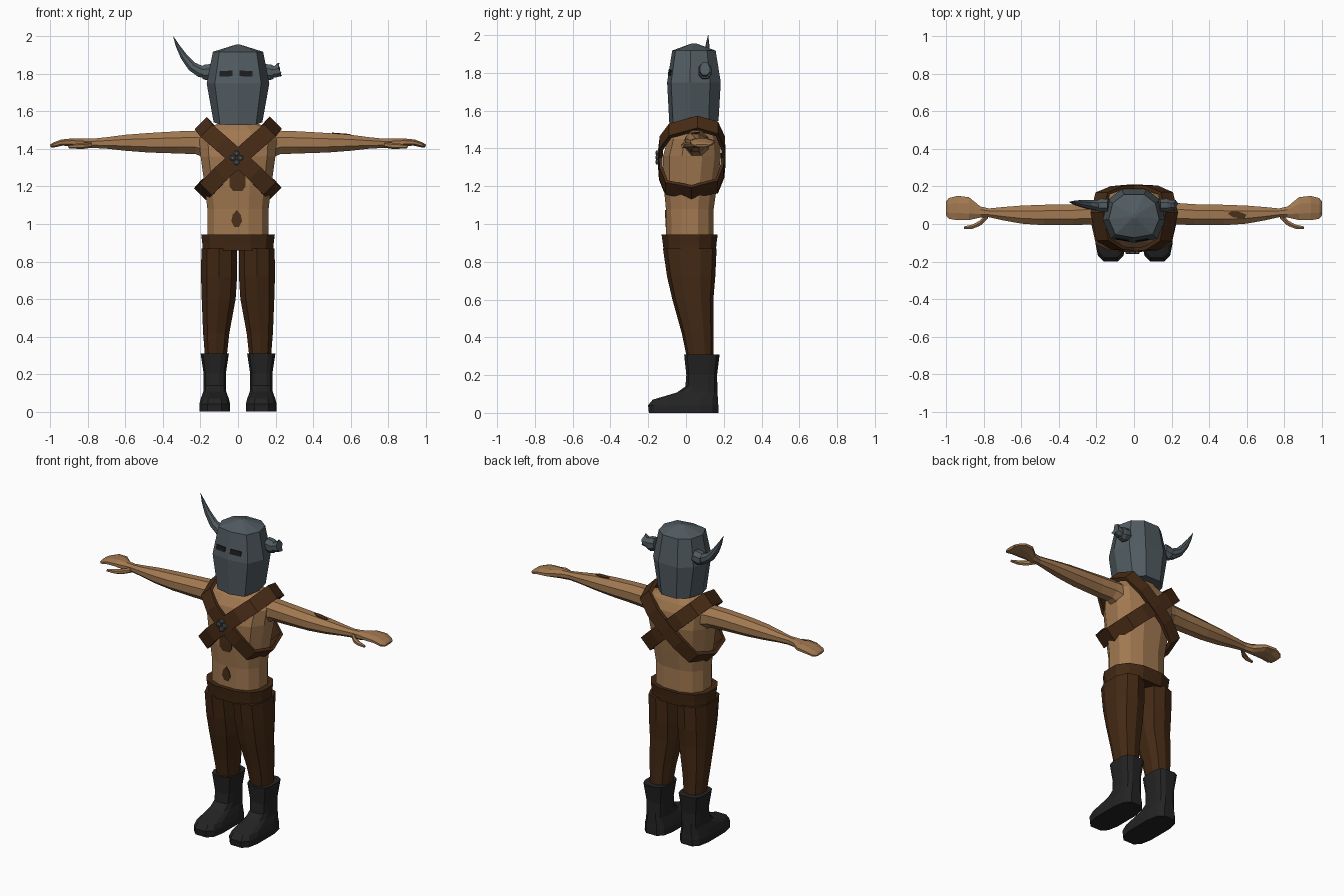
import bpy, bmesh, math
from mathutils import Vector
from mathutils.bvhtree import BVHTree

if "Cube" in bpy.data.objects:
    bpy.data.objects.remove(bpy.data.objects["Cube"])


def material(name, rgb):
    m = bpy.data.materials.new(name)
    m.diffuse_color = (*rgb, 1)
    m.use_nodes = True
    m.node_tree.nodes["Principled BSDF"].inputs["Base Color"].default_value = m.diffuse_color
    return m


SKIN = material("skin", (0.36, 0.19, 0.082))
HAIR = material("body hair", (0.07, 0.029, 0.010))
TROUSER = material("trouser brown", (0.056, 0.022, 0.007))
LEATHER = material("strap leather", (0.066, 0.025, 0.008))
BOOT = material("boot black", (0.017, 0.017, 0.018))
STEEL = material("steel", (0.082, 0.105, 0.118))
SLIT = material("eye slit", (0.012, 0.012, 0.013))


def finish(bm, name, mat):
    bmesh.ops.recalc_face_normals(bm, faces=bm.faces)
    me = bpy.data.meshes.new(name)
    bm.to_mesh(me)
    bm.free()
    ob = bpy.data.objects.new(name, me)
    bpy.context.collection.objects.link(ob)
    me.materials.append(mat)
    return ob


def loft(name, rings, mat, closed=False):
    """Skin a list of equal-length point rings; capped unless closed."""
    bm = bmesh.new()
    rows = [[bm.verts.new(p) for p in r] for r in rings]
    n = len(rows[0])
    pairs = list(zip(rows, rows[1:])) + ([(rows[-1], rows[0])] if closed else [])
    for a, b in pairs:
        for i in range(n):
            j = (i + 1) % n
            bm.faces.new((a[i], a[j], b[j], b[i]))
    if not closed:
        bm.faces.new(rows[0])
        bm.faces.new(rows[-1])
    return finish(bm, name, mat)


def spow(v, p):
    return math.copysign(abs(v) ** p, v)


def ring(z, cx, rx, y0, y1, n=12, p=0.8):
    """Horizontal rounded-box ring from y0 (front) to y1 (back)."""
    pts = []
    for i in range(n):
        t = 2 * math.pi * (i + 0.5) / n
        pts.append((cx + rx * spow(math.cos(t), p),
                    (y0 + y1) / 2 + (y1 - y0) / 2 * spow(math.sin(t), p), z))
    return pts


def tube(name, path, mat, n=8):
    """Tube along points (x, y, z, y radius, cross radius)."""
    c = [Vector(p[:3]) for p in path]
    rings = []
    for i, p in enumerate(path):
        t = c[min(i + 1, len(c) - 1)] - c[max(i - 1, 0)]
        t.y = 0
        side = t.normalized().cross(Vector((0, 1, 0)))
        angles = [2 * math.pi * (k + 0.5) / n for k in range(n)]
        rings.append([c[i] + Vector((0, p[3] * math.cos(a), 0)) + side * p[4] * math.sin(a)
                      for a in angles])
    return loft(name, rings, mat)


def decal(name, target, outline, direction, mat, lift=0.004):
    """Thin plate draped on the target; outline points start outside it."""
    tb = bmesh.new()
    tb.from_mesh(target.data)
    tree = BVHTree.FromBMesh(tb)
    tb.free()
    d = Vector(direction)
    mid = sum((Vector(p) for p in outline), Vector()) / len(outline)
    bm = bmesh.new()
    vs = [bm.verts.new(tree.ray_cast(Vector(p), d)[0] - d * lift) for p in outline + [mid]]
    for i in range(len(outline)):
        bm.faces.new((vs[i], vs[(i + 1) % len(outline)], vs[-1]))
    ret = bmesh.ops.extrude_face_region(bm, geom=bm.faces[:])
    for v in ret["geom"]:
        if isinstance(v, bmesh.types.BMVert):
            v.co += d * 0.008
    return finish(bm, name, mat)


# Torso and neck
torso = loft("torso", [ring(z, 0, rx, y0, y1) for z, rx, y0, y1 in (
    (0.92, .168, -.108, .150), (1.08, .168, -.110, .150), (1.20, .182, -.122, .168),
    (1.36, .205, -.126, .190), (1.45, .212, -.100, .180), (1.50, .185, -.065, .155),
    (1.535, .11, -.03, .13), (1.62, .08, -.03, .12))], SKIN)

# Arms, hands and thumbs
arms = {}
for s, side in ((-1, "right"), (1, "left")):
    arms[s] = tube(side + "_arm", [(s * x, y, z, a, b) for x, y, z, a, b in (
        (.14, .055, 1.42, .075, .085), (.22, .055, 1.435, .062, .068),
        (.32, .050, 1.435, .060, .064), (.48, .048, 1.433, .059, .056),
        (.60, .050, 1.433, .052, .046), (.70, .055, 1.432, .038, .033),
        (.78, .060, 1.430, .024, .026))], SKIN)
    tube(side + "_hand", [(s * x, y, z, a, b) for x, y, z, a, b in (
        (.77, .060, 1.430, .024, .027), (.82, .064, 1.430, .032, .028),
        (.88, .082, 1.436, .066, .022), (.94, .085, 1.434, .070, .018),
        (.985, .083, 1.420, .060, .014), (1.0, .083, 1.415, .042, .008))], SKIN)
    tube(side + "_thumb", [(s * x, y, z, a, b) for x, y, z, a, b in (
        (.78, .045, 1.422, .018, .015), (.82, .005, 1.417, .016, .016),
        (.86, -.014, 1.415, .013, .014), (.905, -.020, 1.412, .008, .008))], SKIN, 6)

# Trousers: hips plus two legs
loft("trouser_hips", [ring(z, 0, rx, y0, y1) for z, rx, y0, y1 in (
    (0.86, .194, -.122, .162), (0.90, .196, -.127, .166), (0.945, .202, -.134, .172))], TROUSER)
for s, side in ((-1, "right"), (1, "left")):
    loft(side + "_trouser_leg", [ring(z, s * cx, rx, y0, y1, 10) for z, cx, rx, y0, y1 in (
        (0.29, .118, .060, .005, .145), (0.42, .116, .073, -.022, .145),
        (0.60, .103, .094, -.072, .145), (0.72, .101, .100, -.100, .155),
        (0.87, .100, .099, -.122, .162))], TROUSER)
    # Boots: sole, toe and flared shaft
    loft(side + "_boot", [ring(z, s * .124, hw, y0, y1, 12, 0.6) for z, hw, y0, y1 in (
        (0, .084, -.20, .175), (.04, .084, -.205, .175), (.07, .076, -.18, .172),
        (.108, .062, -.05, .170), (.14, .060, -.005, .168), (.20, .060, .000, .166),
        (.31, .077, -.012, .180))], BOOT)

# Helmet: half outline mirrored, ridge at the front, low domed top
HALF = [(.74, -.85), (1, -.15), (.85, .6), (.40, 1)]
OUTLINE = [(0, -1)] + HALF + [(-x, y) for x, y in reversed(HALF)]
helmet = loft("helmet", [[(rx * x, .042 + ry * y, z - drop * max(0, -y)) for x, y in OUTLINE]
              for z, rx, ry, drop in (
    (1.545, .130, .130, .018), (1.75, .167, .142, 0), (1.918, .134, .115, 0),
    (1.956, .012, .012, 0))], STEEL)
for s, side in ((-1, "right"), (1, "left")):
    decal(side + "_eye_slit", helmet, [(s * x - .01, -.5, z) for x, z in (
        (.018, 1.788), (.088, 1.786), (.088, 1.815), (.018, 1.818))], (0, 1, 0), SLIT)

# Horns: collar on both sides, one whole and one broken
for s, side in ((-1, "right"), (1, "left")):
    tube(side + "_horn_collar", [(s * .135, .10, 1.815, .036, .042),
                                 (s * .172, .10, 1.808, .038, .045),
                                 (s * .190, .10, 1.808, .034, .038)], STEEL)
tube("whole_horn", [(-.16, .10, 1.81, .030, .034), (-.20, .10, 1.813, .030, .034),
                    (-.245, .105, 1.840, .026, .028), (-.29, .11, 1.895, .018, .020),
                    (-.322, .114, 1.950, .010, .011), (-.345, .117, 2.0, .001, .001)], STEEL)
broken = tube("broken_horn", [(.16, .10, 1.81, .030, .034), (.20, .10, 1.812, .030, .033),
                              (.224, .10, 1.818, .029, .032)], STEEL)
for i, v in enumerate(list(broken.data.vertices)[-8:]):  # jagged break
    v.co.x += (.004, -.006)[i % 2]
    v.co.z += .012 if v.co.z > 1.83 else 0

# Crossed chest straps
STRAP = [(-.195, .06, 1.535), (-.165, -.085, 1.495), (-.09, -.132, 1.43), (0, -.140, 1.35),
         (.09, -.136, 1.27), (.165, -.105, 1.19), (.196, .03, 1.165), (.165, .165, 1.20),
         (.08, .195, 1.28), (0, .201, 1.35), (-.09, .198, 1.43), (-.17, .165, 1.505)]
for s, name in ((1, "strap_over_right"), (-1, "strap_over_left")):
    mid = Vector((0, .035, 1.35))
    w = Vector((.7, 0, .7)) * .046
    rings = []
    for p in STRAP:
        p = Vector(p)
        out = (p - mid).normalized()
        lo, hi = -.014, .005 + (.004 if s < 0 else 0)
        quad = [p + w + out * hi, p - w + out * hi, p - w + out * lo, p + w + out * lo]
        rings.append([(s * q.x, q.y, q.z) for q in quad])
    loft(name, rings, LEATHER, True)

# Buckle of four studs where the straps cross
for k in range(4):
    a = k * math.pi / 2
    c = Vector((-.008 + .021 * math.cos(a), -.150, 1.352 + .024 * math.sin(a)))
    loft("buckle_stud", [[(c.x + r * math.cos(math.pi * i / 3), y, c.z + r * math.sin(math.pi * i / 3))
                          for i in range(6)] for y, r in ((-.140, .017), (-.156, .016), (-.161, .009))], STEEL)

# Hair patches on the chest, belly and forearm
decal("chest_hair", torso, [(x, -.5, z) for x, z in (
    (-.025, 1.175), (.022, 1.175), (.04, 1.20), (.04, 1.25), (.02, 1.30),
    (-.02, 1.30), (-.045, 1.25), (-.045, 1.20))], (0, 1, 0), HAIR)
decal("belly_hair", torso, [(x, -.5, z) for x, z in (
    (-.02, .985), (.005, .985), (.022, 1.015), (.014, 1.05), (-.006, 1.075),
    (-.028, 1.05), (-.036, 1.015))], (0, 1, 0), HAIR)
decal("forearm_hair", arms[1], [(x, y, 1.8) for x, y in (
    (.50, .055), (.53, .035), (.59, .030), (.60, .05), (.56, .065), (.52, .068))], (0, 0, -1), HAIR)
